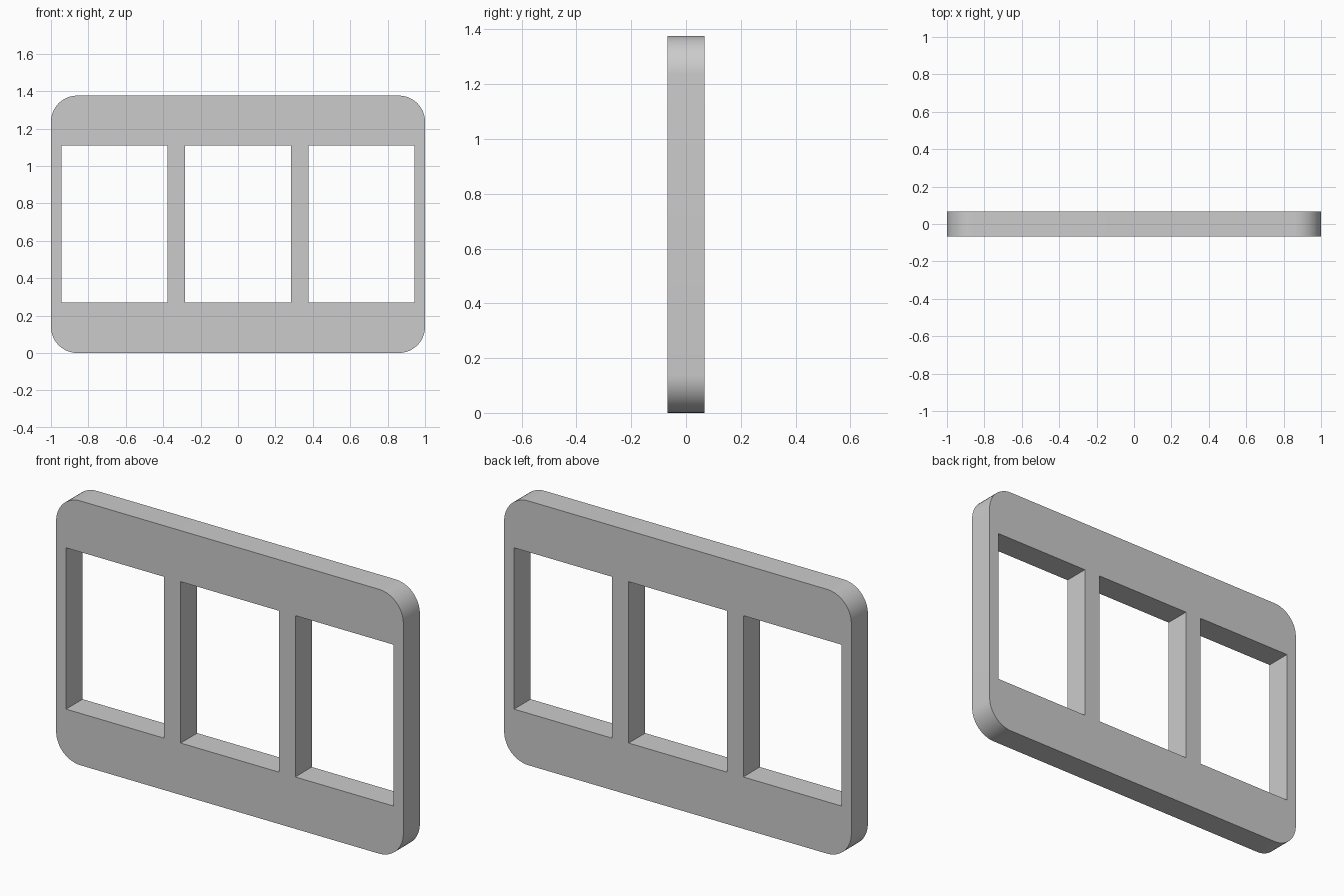
import bpy
import bmesh
import math
from mathutils import Matrix

WIDTH, DEPTH, HEIGHT = 2.0, 0.136, 1.376
CORNER = 0.14
OPEN_W, OPEN_BOTTOM, OPEN_TOP = 0.565, 0.27, 1.11
PITCH = 0.66

if "Cube" in bpy.data.objects:
    bpy.data.objects.remove(bpy.data.objects["Cube"], do_unlink=True)

grey = bpy.data.materials.new("light grey")
grey.use_nodes = True
colour = (0.6, 0.6, 0.6, 1)
grey.diffuse_color = colour
grey.node_tree.nodes["Principled BSDF"].inputs["Base Color"].default_value = colour


def box(name, size, centre, corner=0):
    """Box with optional rounding of the edges running front to back."""
    bm = bmesh.new()
    bmesh.ops.create_cube(bm, size=1, matrix=Matrix.Translation(centre) @ Matrix.Diagonal((*size, 1)))
    if corner:
        edges = [e for e in bm.edges if abs(e.verts[0].co.y - e.verts[1].co.y) > size[1] / 2]
        bmesh.ops.bevel(bm, geom=edges, offset=corner, segments=12, profile=0.5, affect='EDGES')
    mesh = bpy.data.meshes.new(name)
    bm.to_mesh(mesh)
    bm.free()
    mesh.materials.append(grey)
    obj = bpy.data.objects.new(name, mesh)
    bpy.context.collection.objects.link(obj)
    return obj


# Rounded plate
frame = box("three_window_frame", (WIDTH, DEPTH, HEIGHT), (0, 0, HEIGHT / 2), CORNER)
bpy.context.view_layer.objects.active = frame
frame.select_set(True)

# Three rectangular openings cut through it
for i in (-1, 0, 1):
    cutter = box("opening_cutter", (OPEN_W, DEPTH * 3, OPEN_TOP - OPEN_BOTTOM),
                 (i * PITCH, 0, (OPEN_TOP + OPEN_BOTTOM) / 2))
    cutter.hide_render = True
    cut = frame.modifiers.new("opening", 'BOOLEAN')
    cut.operation = 'DIFFERENCE'
    cut.solver = 'EXACT'
    cut.object = cutter
    bpy.ops.object.modifier_apply(modifier=cut.name)
    bpy.data.objects.remove(cutter, do_unlink=True)

# Smooth corners, crisp rims
bpy.ops.object.shade_smooth_by_angle(angle=math.radians(30))
